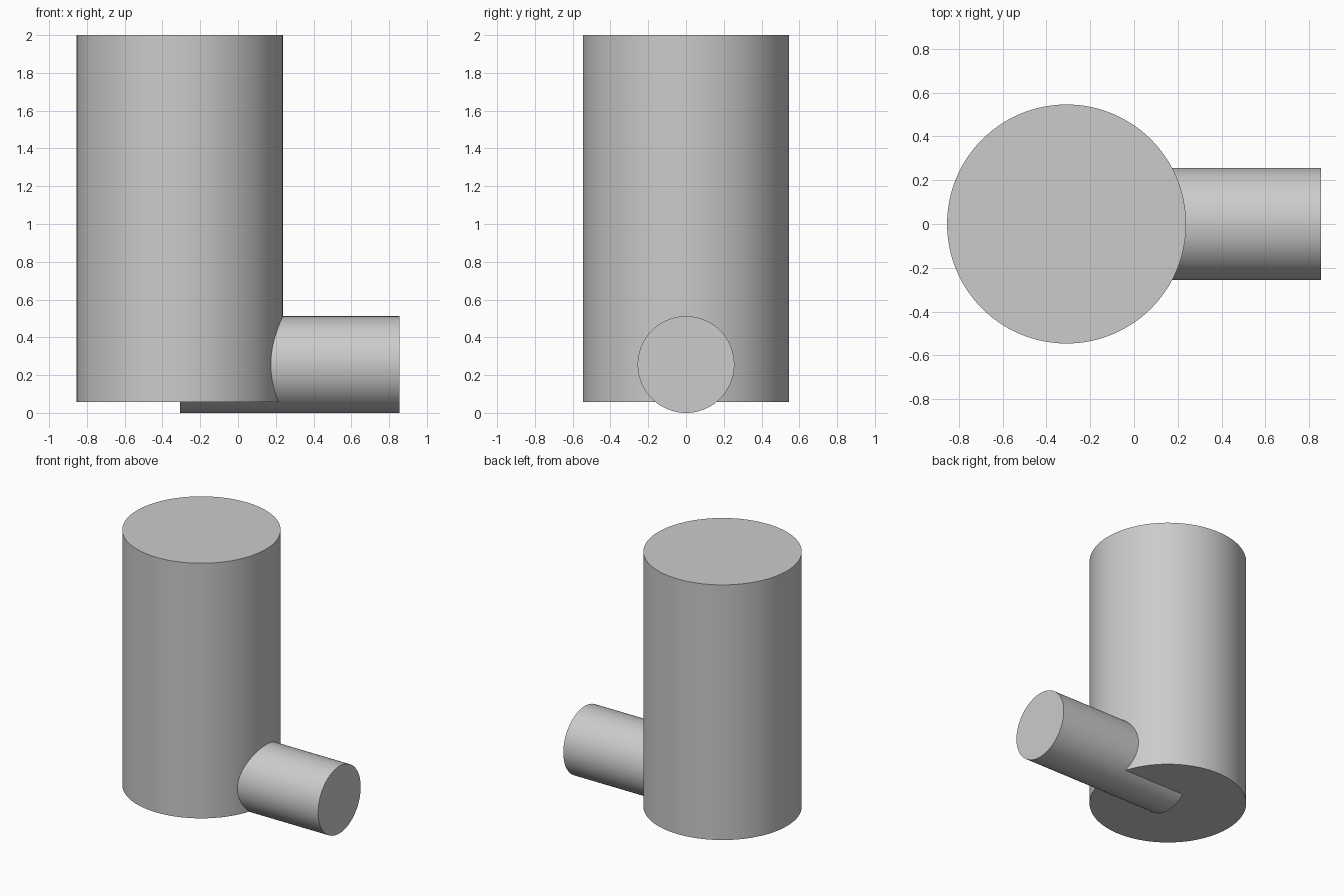
import bpy
import math

cube = bpy.data.objects.get("Cube")
if cube:
    bpy.data.objects.remove(cube, do_unlink=True)

# Single plain grey for both parts
GREY = (0.6, 0.6, 0.6, 1.0)
grey = bpy.data.materials.new("light_grey")
grey.use_nodes = True
grey.diffuse_color = GREY
grey.node_tree.nodes["Principled BSDF"].inputs["Base Color"].default_value = GREY


def cylinder(name, radius, length, centre, rotation=(0, 0, 0)):
    bpy.ops.mesh.primitive_cylinder_add(
        vertices=128, radius=radius, depth=length, location=centre, rotation=rotation)
    part = bpy.context.object
    part.name = part.data.name = name
    part.data.materials.append(grey)
    bpy.ops.object.shade_smooth_by_angle(angle=math.radians(30))
    return part


AXIS_X = -0.308      # vertical axis of the body
BODY_RADIUS = 0.546
BODY_BOTTOM, BODY_TOP = 0.058, 2.0
PIPE_RADIUS = 0.256
PIPE_END = 0.854

# Upright body
cylinder("main_body", BODY_RADIUS, BODY_TOP - BODY_BOTTOM,
         (AXIS_X, 0, (BODY_TOP + BODY_BOTTOM) / 2))

# Side pipe, running from the body axis out to the left and dipping below the base
cylinder("side_pipe", PIPE_RADIUS, PIPE_END - AXIS_X,
         ((PIPE_END + AXIS_X) / 2, 0, PIPE_RADIUS), (0, math.pi / 2, 0))
